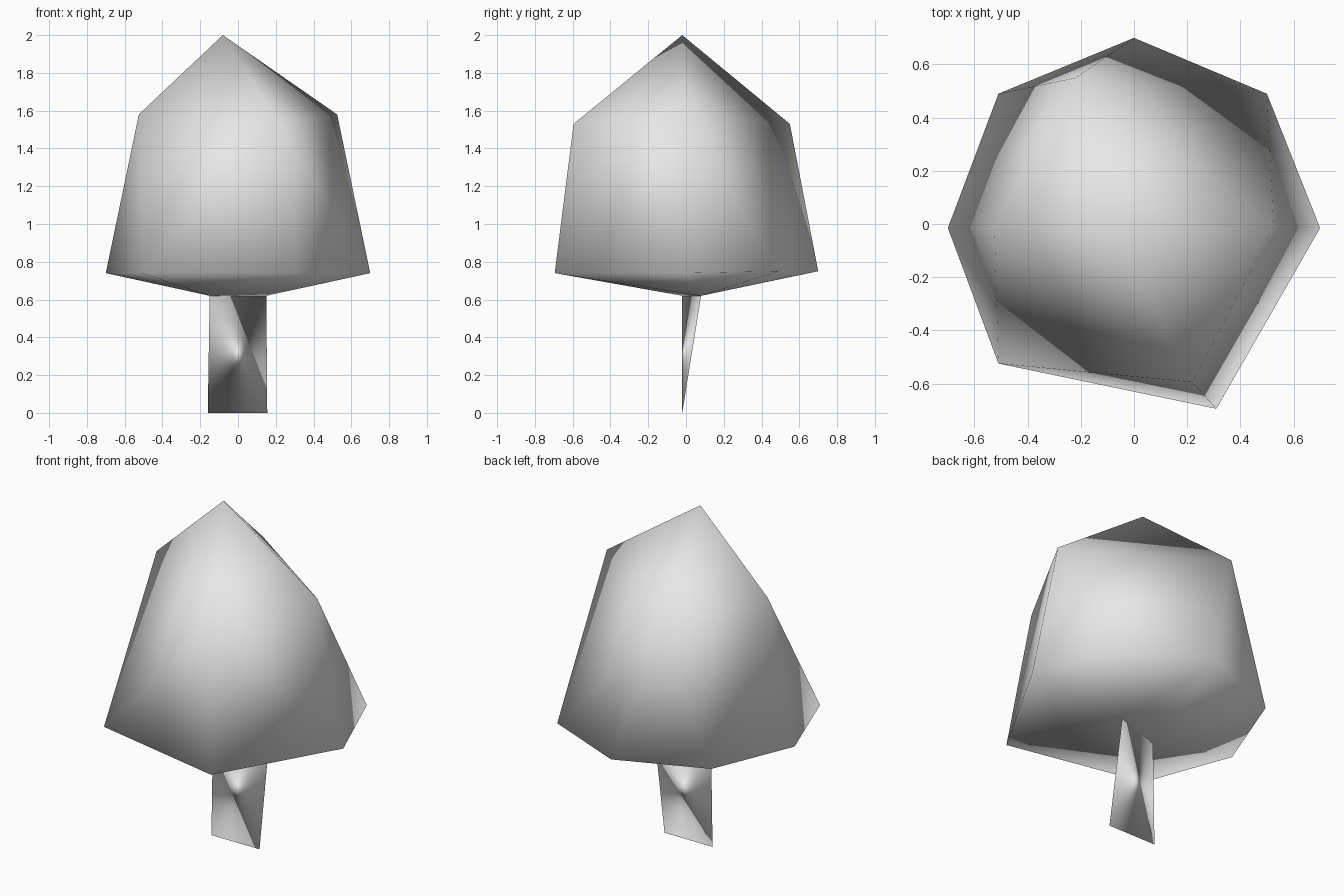
import bpy
import bmesh

# Remove the default cube
cube = bpy.data.objects.get("Cube")
if cube:
    bpy.data.objects.remove(cube, do_unlink=True)

# Single plain grey colour
grey = bpy.data.materials.new("light_grey")
grey.use_nodes = True
colour = (0.8, 0.8, 0.8, 1.0)
grey.diffuse_color = colour
grey.node_tree.nodes["Principled BSDF"].inputs["Base Color"].default_value = colour


def faceted_hull(name, points):
    """Smooth-shaded convex solid spanned by a few corner points."""
    bm = bmesh.new()
    for p in points:
        bm.verts.new(p)
    bmesh.ops.convex_hull(bm, input=bm.verts[:])
    bmesh.ops.recalc_face_normals(bm, faces=bm.faces[:])
    for f in bm.faces:
        f.smooth = True
    mesh = bpy.data.meshes.new(name)
    bm.to_mesh(mesh)
    bm.free()
    mesh.materials.append(grey)
    obj = bpy.data.objects.new(name, mesh)
    bpy.context.collection.objects.link(obj)
    return obj


# Edge where the trunk meets the underside of the crown
joint = [(-0.15, -0.02, 0.62), (0.15, 0.08, 0.62)]

# Crown: tip, four shoulder corners, seven skirt corners
tip = [(-0.08, -0.02, 2.0)]
shoulders = [(-0.525, -0.01, 1.58), (0.22, -0.595, 1.53),
             (0.525, -0.01, 1.58), (-0.22, 0.55, 1.53)]
skirt_plan = [(-0.7, -0.015), (-0.51, -0.525), (0.31, -0.695), (0.7, -0.015),
              (0.5, 0.49), (0.0, 0.7), (-0.51, 0.49)]
skirt = [(x, y, 0.75 if y > 0 else 0.74) for x, y in skirt_plan]
faceted_hull("crown", tip + shoulders + skirt + joint)

# Trunk: thin twisted wedge from the ground edge to the joint edge
ground_edge = [(-0.16, -0.02, 0.0), (0.155, -0.02, 0.0)]
faceted_hull("trunk", ground_edge + joint)
